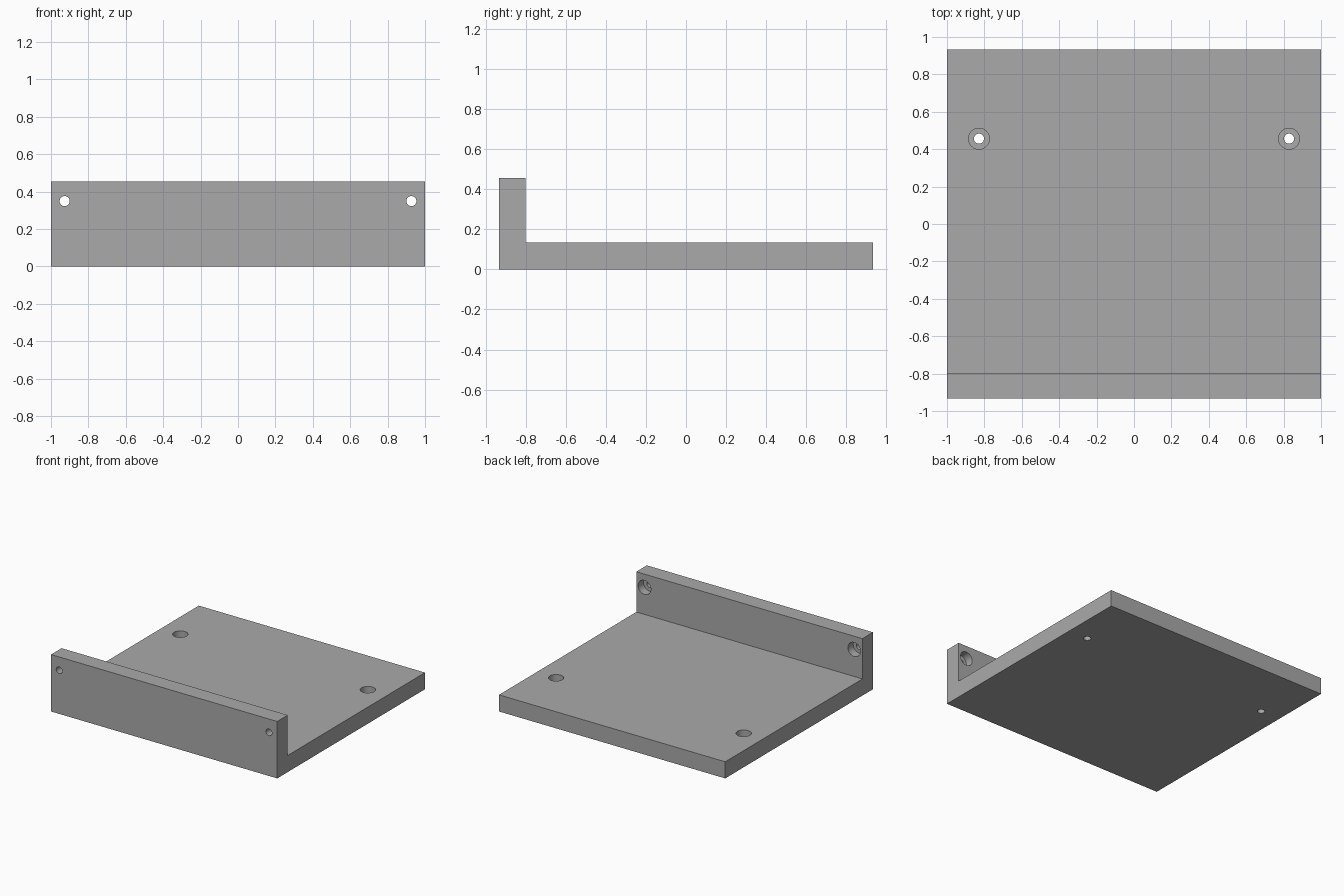
import bpy, bmesh
from math import radians
from mathutils import Matrix, Vector

old = bpy.data.objects.get("Cube")
if old:
    bpy.data.objects.remove(old)

HALF_W, HALF_D = 1.0, 0.933      # half width and half depth
WALL_IN = -0.8                   # inner face of the front wall
FLOOR, HEIGHT = 0.133, 0.455     # plate thickness and wall height
SHAFT_R, BORE_R, BORE_DEPTH = 0.027, 0.056, 0.067

grey = bpy.data.materials.new("plain grey")
grey.use_nodes = True
colour = (0.4, 0.4, 0.4, 1)
grey.diffuse_color = colour
grey.node_tree.nodes["Principled BSDF"].inputs["Base Color"].default_value = colour


def make_object(name, bm):
    bmesh.ops.recalc_face_normals(bm, faces=bm.faces)
    mesh = bpy.data.meshes.new(name)
    bm.to_mesh(mesh)
    bm.free()
    mesh.materials.append(grey)
    obj = bpy.data.objects.new(name, mesh)
    bpy.context.collection.objects.link(obj)
    return obj


def add_rod(bm, start, end, radius):
    """Cylinder running between two points."""
    start, end = Vector(start), Vector(end)
    axis = end - start
    turn = axis.to_track_quat('Z', 'Y').to_matrix().to_4x4()
    bmesh.ops.create_cone(bm, cap_ends=True, segments=32, radius1=radius,
                          radius2=radius, depth=axis.length,
                          matrix=Matrix.Translation((start + end) / 2) @ turn)


# L-shaped bracket, extruded across its width
profile = [(-HALF_D, 0), (HALF_D, 0), (HALF_D, FLOOR),
           (WALL_IN, FLOOR), (WALL_IN, HEIGHT), (-HALF_D, HEIGHT)]
bm = bmesh.new()
side = bm.faces.new([bm.verts.new((-HALF_W, y, z)) for y, z in profile])
swept = bmesh.ops.extrude_face_region(bm, geom=[side])["geom"]
bmesh.ops.translate(bm, vec=(2 * HALF_W, 0, 0),
                    verts=[v for v in swept if isinstance(v, bmesh.types.BMVert)])
bracket = make_object("bracket", bm)

# Screw holes: narrow shafts right through, wide counterbores from inside
shafts, bores = bmesh.new(), bmesh.new()
for s in (-1, 1):
    x, y = s * 0.829, 0.456
    add_rod(shafts, (x, y, -0.1), (x, y, FLOOR + 0.1), SHAFT_R)
    add_rod(bores, (x, y, FLOOR - BORE_DEPTH), (x, y, FLOOR + 0.1), BORE_R)
    x, z = s * 0.927, 0.349
    add_rod(shafts, (x, -HALF_D - 0.1, z), (x, WALL_IN + 0.1, z), SHAFT_R)
    add_rod(bores, (x, WALL_IN - BORE_DEPTH, z), (x, WALL_IN + 0.1, z), BORE_R)

for name, cutter_bm in (("bore_cutter", bores), ("shaft_cutter", shafts)):
    cutter = make_object(name, cutter_bm)
    cutter.hide_render = True
    cutter.display_type = 'WIRE'
    mod = bracket.modifiers.new(name, 'BOOLEAN')
    mod.operation = 'DIFFERENCE'
    mod.solver = 'EXACT'
    mod.object = cutter

# Apply the cuts, then smooth the hole walls and keep the edges sharp
bpy.ops.object.select_all(action='DESELECT')
bracket.select_set(True)
bpy.context.view_layer.objects.active = bracket
for mod in list(bracket.modifiers):
    cutter = mod.object
    bpy.ops.object.modifier_apply(modifier=mod.name)
    bpy.data.objects.remove(cutter)
bpy.ops.object.shade_smooth_by_angle(angle=radians(30))
